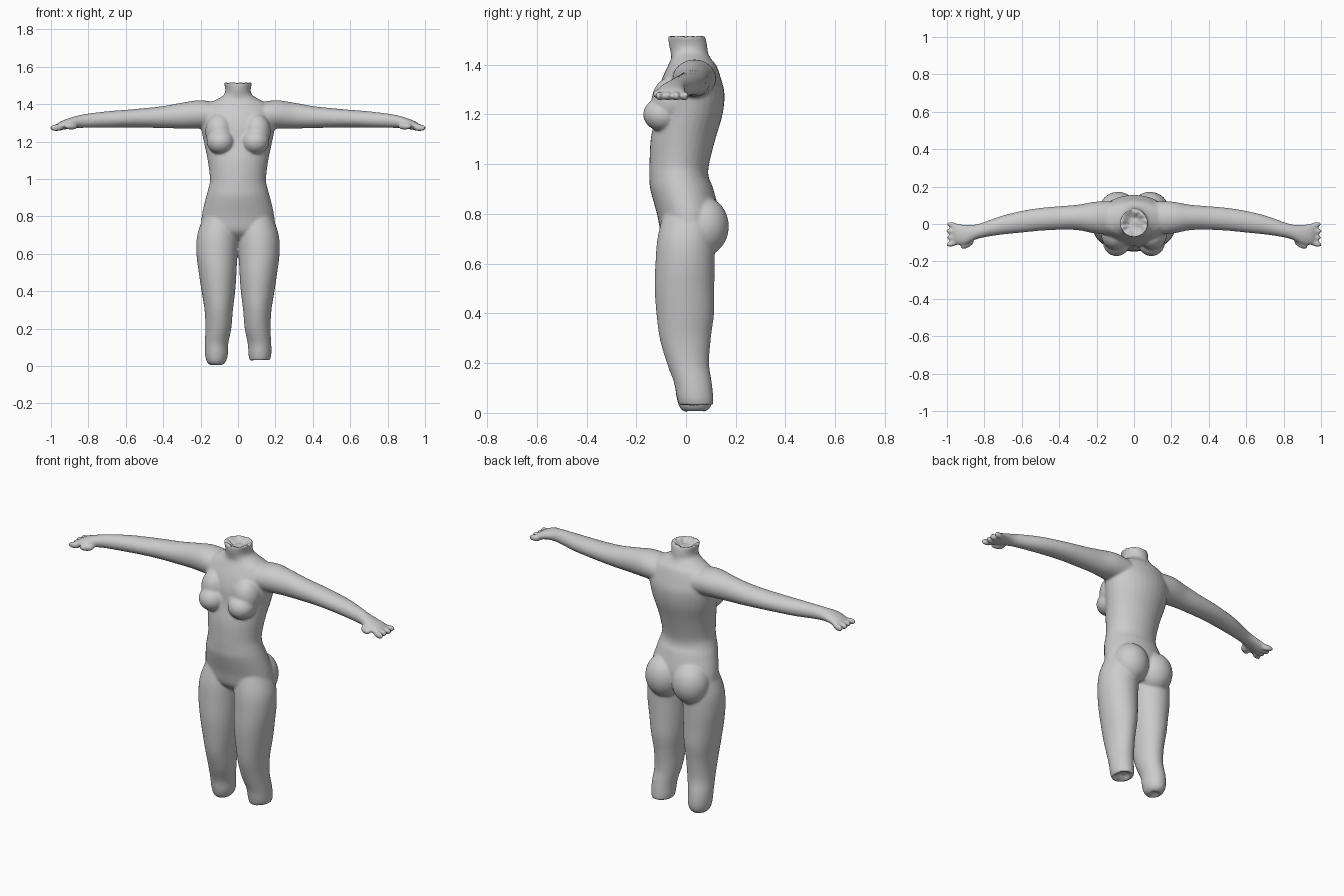
import bpy, bmesh, math, random
from mathutils import Matrix, Vector

random.seed(4)
SEG = 32
bm = bmesh.new()


def spline(rows, steps=5):
    """Catmull-Rom interpolation through rows of section values."""
    out = []
    for i in range(len(rows) - 1):
        p = [Vector(rows[max(0, min(len(rows) - 1, i + k))]) for k in (-1, 0, 1, 2)]
        for s in range(steps):
            t = s / steps
            out.append(0.5 * (2 * p[1] + (p[2] - p[0]) * t
                              + (2 * p[0] - 5 * p[1] + 4 * p[2] - p[3]) * t * t
                              + (3 * p[1] - p[0] - 3 * p[2] + p[3]) * t ** 3))
    return out + [Vector(rows[-1])]


def loft(rows, place, rough_start=None, rough_end=None):
    """Loft ellipses (position, centre a, centre b, radius a, radius b).
    A rough end gets a jagged, sunken cap of the given depth."""
    rings = []
    rows = spline(rows)

    def ring(r, jitter=0.0):
        vs = []
        for k in range(SEG):
            a = math.tau * k / SEG
            j = random.uniform(-jitter, jitter)
            vs.append(bm.verts.new(place(r[0] + j, r[1] + r[3] * math.cos(a),
                                         r[2] + r[4] * math.sin(a))))
        return vs

    for r in rows:
        rings.append(ring(r))
    for depth, at_end in ((rough_start, False), (rough_end, True)):
        if depth:
            r = rows[-1 if at_end else 0]
            for f, d in ((0.75, 0.3), (0.4, 1.0)):
                inner = ring((r[0] + (-d if at_end else d) * depth,
                              r[1], r[2], r[3] * f, r[4] * f), depth * 0.4)
                rings.insert(len(rings) if at_end else 0, inner)
    for lo, hi in zip(rings, rings[1:]):
        for k in range(SEG):
            n = (k + 1) % SEG
            bm.faces.new((lo[k], lo[n], hi[n], hi[k]))
    bm.faces.new(rings[0][::-1])
    bm.faces.new(rings[-1])


def blob(centre, radii, turn=0.0):
    m = (Matrix.Translation(centre) @ Matrix.Rotation(turn, 4, 'Z')
         @ Matrix.Diagonal((*radii, 1)))
    bmesh.ops.create_icosphere(bm, subdivisions=4, radius=1, matrix=m)


# torso and neck, with a broken neck top
loft([(0.675, 0, 0.02, 0.11, 0.07), (0.72, 0, 0.01, 0.19, 0.108),
      (0.80, 0, 0.008, 0.194, 0.125), (0.90, 0, -0.017, 0.172, 0.127),
      (0.95, 0, -0.028, 0.158, 0.119), (1.00, 0, -0.027, 0.15, 0.12),
      (1.10, 0, -0.012, 0.162, 0.13), (1.20, 0, 0.012, 0.183, 0.135),
      (1.28, 0, 0.02, 0.198, 0.135), (1.34, 0, 0.022, 0.198, 0.12),
      (1.395, 0, 0.025, 0.17, 0.098), (1.425, 0, 0.02, 0.115, 0.08),
      (1.45, 0, 0.013, 0.076, 0.075), (1.48, 0, 0.008, 0.068, 0.077),
      (1.518, 0, 0.002, 0.078, 0.074)],
     lambda p, a, b: (a, b, p), rough_end=0.03)

thigh = [(0.12, 0.115, 0.028, 0.063, 0.076), (0.20, 0.105, 0.008, 0.069, 0.085),
         (0.30, 0.103, -0.003, 0.076, 0.103), (0.40, 0.105, -0.003, 0.09, 0.116),
         (0.50, 0.109, -0.006, 0.101, 0.120), (0.60, 0.113, -0.004, 0.109, 0.119),
         (0.70, 0.109, 0.0, 0.109, 0.115), (0.80, 0.095, 0.008, 0.09, 0.1)]
stumps = {1: [(0.028, 0.116, 0.042, 0.054, 0.068), (0.06, 0.117, 0.037, 0.061, 0.073)],
          -1: [(0.005, 0.117, 0.035, 0.032, 0.042), (0.022, 0.116, 0.036, 0.05, 0.062),
               (0.06, 0.115, 0.035, 0.061, 0.073)]}

for side in (1, -1):
    # legs cut off below the knee
    loft(stumps[side] + thigh, lambda p, a, b: (side * a, b, p),
         rough_start=0.022 if side > 0 else 0.012)

    # arms, wrists and palms
    loft([(0.08, 0.03, 1.335, 0.09, 0.07), (0.20, 0.034, 1.345, 0.086, 0.076),
          (0.30, 0.035, 1.339, 0.068, 0.069), (0.40, 0.032, 1.331, 0.063, 0.059),
          (0.50, 0.025, 1.327, 0.061, 0.052), (0.60, 0.012, 1.323, 0.058, 0.047),
          (0.70, -0.005, 1.318, 0.051, 0.044), (0.80, -0.03, 1.312, 0.041, 0.038),
          (0.85, -0.044, 1.307, 0.041, 0.034), (0.90, -0.057, 1.298, 0.053, 0.029),
          (0.95, -0.055, 1.284, 0.056, 0.023), (0.97, -0.055, 1.277, 0.045, 0.014)],
         lambda p, a, b: (side * p, a, b))

    # stubby curled fingers and thumb
    for i in range(4):
        blob((side * (0.968 + 0.004 * (i % 2)), -0.006 - 0.033 * i, 1.274),
             (0.034, 0.0155, 0.019), side * (0.25 - 0.17 * i))
    blob((side * 0.892, -0.108, 1.282), (0.04, 0.019, 0.019), side * -0.5)

    # chest
    blob((side * 0.093, -0.094, 1.2), (0.074, 0.078, 0.068))
    blob((side * 0.1, -0.058, 1.255), (0.075, 0.08, 0.095))
    # seat
    blob((side * 0.085, 0.072, 0.75), (0.103, 0.1, 0.118))

bmesh.ops.recalc_face_normals(bm, faces=bm.faces)
mesh = bpy.data.meshes.new("body")
bm.to_mesh(mesh)
bm.free()
body = bpy.data.objects.new("body", mesh)
bpy.context.collection.objects.link(body)

# plain grey surface
grey = bpy.data.materials.new("plain grey")
grey.diffuse_color = (0.6, 0.6, 0.6, 1)
mesh.materials.append(grey)

# fuse the parts into one skin and soften the joins
fuse = body.modifiers.new("fuse", 'REMESH')
fuse.mode = 'VOXEL'
fuse.voxel_size = 0.0065
fuse.use_smooth_shade = True
soften = body.modifiers.new("soften", 'SMOOTH')
soften.factor = 0.5
soften.iterations = 9
